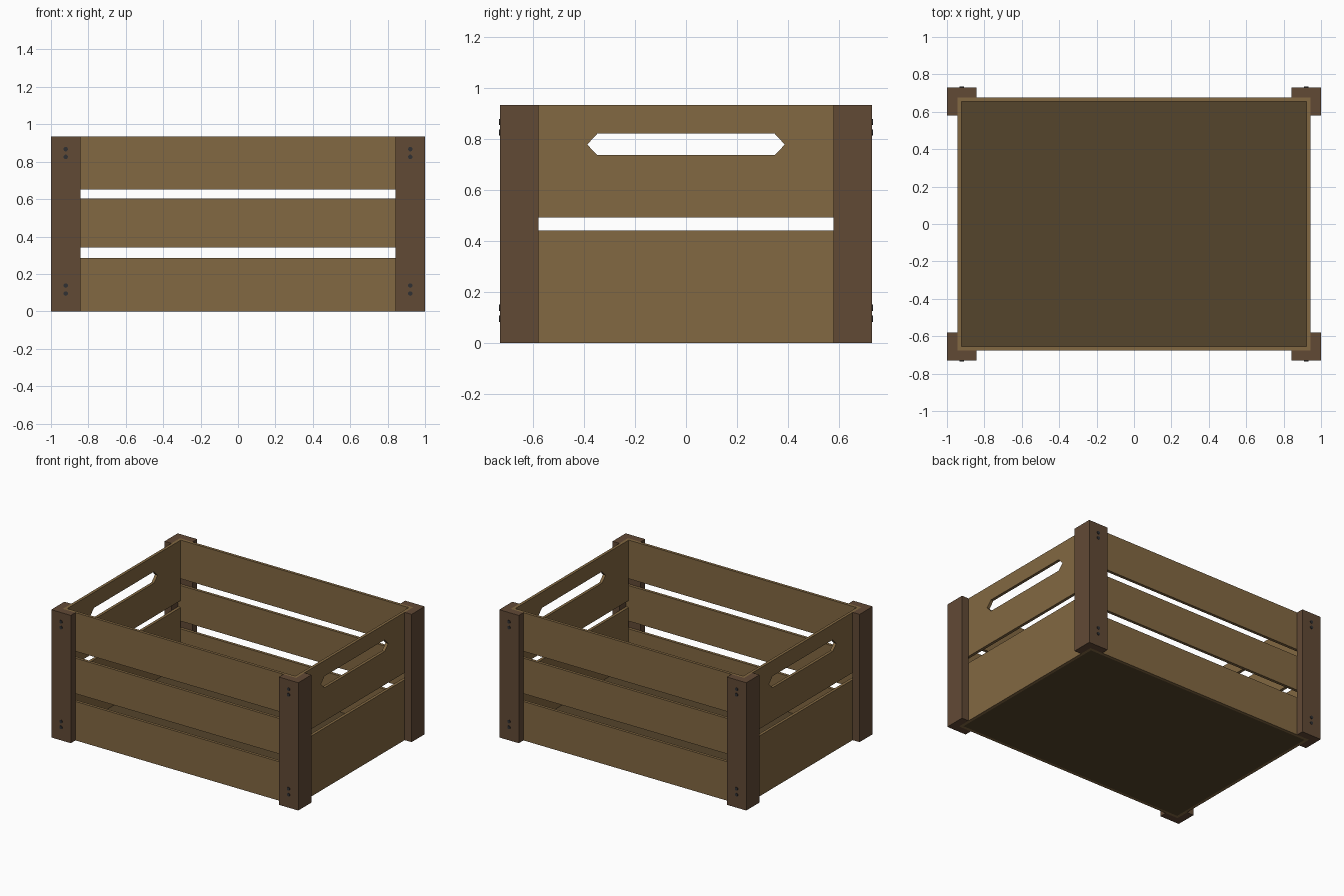
import bpy
import bmesh
from mathutils import Vector, Matrix

if "Cube" in bpy.data.objects:
    bpy.data.objects.remove(bpy.data.objects["Cube"])


def material(name, rgb):
    m = bpy.data.materials.new(name)
    m.diffuse_color = (*rgb, 1)
    m.use_nodes = True
    m.node_tree.nodes["Principled BSDF"].inputs["Base Color"].default_value = m.diffuse_color
    return m


SLAT = material("slat_wood", (0.225, 0.138, 0.054))
POST = material("post_wood", (0.121, 0.067, 0.036))
FLOOR = material("floor_wood", (0.09, 0.058, 0.025))
NAIL = material("nail_metal", (0.03, 0.03, 0.032))


def finish(name, bm, mat):
    bmesh.ops.recalc_face_normals(bm, faces=bm.faces)
    me = bpy.data.meshes.new(name)
    bm.to_mesh(me)
    bm.free()
    ob = bpy.data.objects.new(name, me)
    bpy.context.collection.objects.link(ob)
    if mat:
        me.materials.append(mat)
    return ob


def prism(name, points, offset, mat):
    """Extrude a closed outline of 3D points by an offset."""
    bm = bmesh.new()
    face = bm.faces.new([bm.verts.new(p) for p in points])
    new = bmesh.ops.extrude_face_region(bm, geom=[face], use_keep_orig=True)["geom"]
    verts = [g for g in new if isinstance(g, bmesh.types.BMVert)]
    bmesh.ops.translate(bm, verts=verts, vec=Vector(offset))
    return finish(name, bm, mat)


def box(name, x, y, z, mat):
    pts = [(x[0], y[0], z[0]), (x[1], y[0], z[0]), (x[1], y[1], z[0]), (x[0], y[1], z[0])]
    return prism(name, pts, (0, 0, z[1] - z[0]), mat)


H = 0.935              # crate height
XO, YO = 0.944, 0.677  # outer faces of the boards
XI, YI = 0.923, 0.656  # inner faces of the boards
PX, PY = 1.0, 0.731    # outer faces of the posts

# Floor panel
box("floor", (-XI, XI), (-YI, YI), (0, 0.022), FLOOR)

# Three long slats on the front and back
for side, s in (("front", -1), ("back", 1)):
    for i, z in enumerate(((0, 0.285), (0.342, 0.602), (0.652, H))):
        box(f"{side}_slat_{i + 1}", (-XO, XO), sorted((s * YI, s * YO)), z, SLAT)

# Two wide boards on each end, the upper one with a pointed hand hole
HOLE = [(-0.388, 0.779), (-0.348, 0.737), (0.348, 0.737),
        (0.388, 0.779), (0.348, 0.822), (-0.348, 0.822)]
for side, s in (("left", -1), ("right", 1)):
    xs = sorted((s * XI, s * XO))
    box(f"{side}_lower_board", xs, (-YI, YI), (0, 0.442), SLAT)
    board = box(f"{side}_handle_board", xs, (-YI, YI), (0.493, H), SLAT)
    cutter = prism("hole_cutter", [(s * 0.85, y, z) for y, z in HOLE], (s * 0.2, 0, 0), None)
    mod = board.modifiers.new("hand_hole", 'BOOLEAN')
    mod.operation, mod.solver, mod.object = 'DIFFERENCE', 'EXACT', cutter
    bpy.context.view_layer.objects.active = board
    bpy.ops.object.modifier_apply(modifier=mod.name)
    bpy.data.objects.remove(cutter)

# L-shaped corner posts with nails on their front and back faces
ANGLE = [(PX, PY), (0.842, PY), (0.842, YO), (XO, YO), (XO, 0.579), (PX, 0.579)]
for side, sx in (("left", -1), ("right", 1)):
    for end, sy in (("front", -1), ("back", 1)):
        prism(f"{end}_{side}_post", [(sx * x, sy * y, 0) for x, y in ANGLE], (0, 0, H), POST)
        bm = bmesh.new()
        for z in (0.095, 0.138, 0.826, 0.867):
            place = Matrix.Translation((sx * 0.921, sy * PY, z)) @ Matrix.Rotation(1.5707963, 4, 'X')
            bmesh.ops.create_cone(bm, cap_ends=True, segments=12, radius1=0.012,
                                  radius2=0.012, depth=0.007, matrix=place)
        finish(f"{end}_{side}_nails", bm, NAIL)
